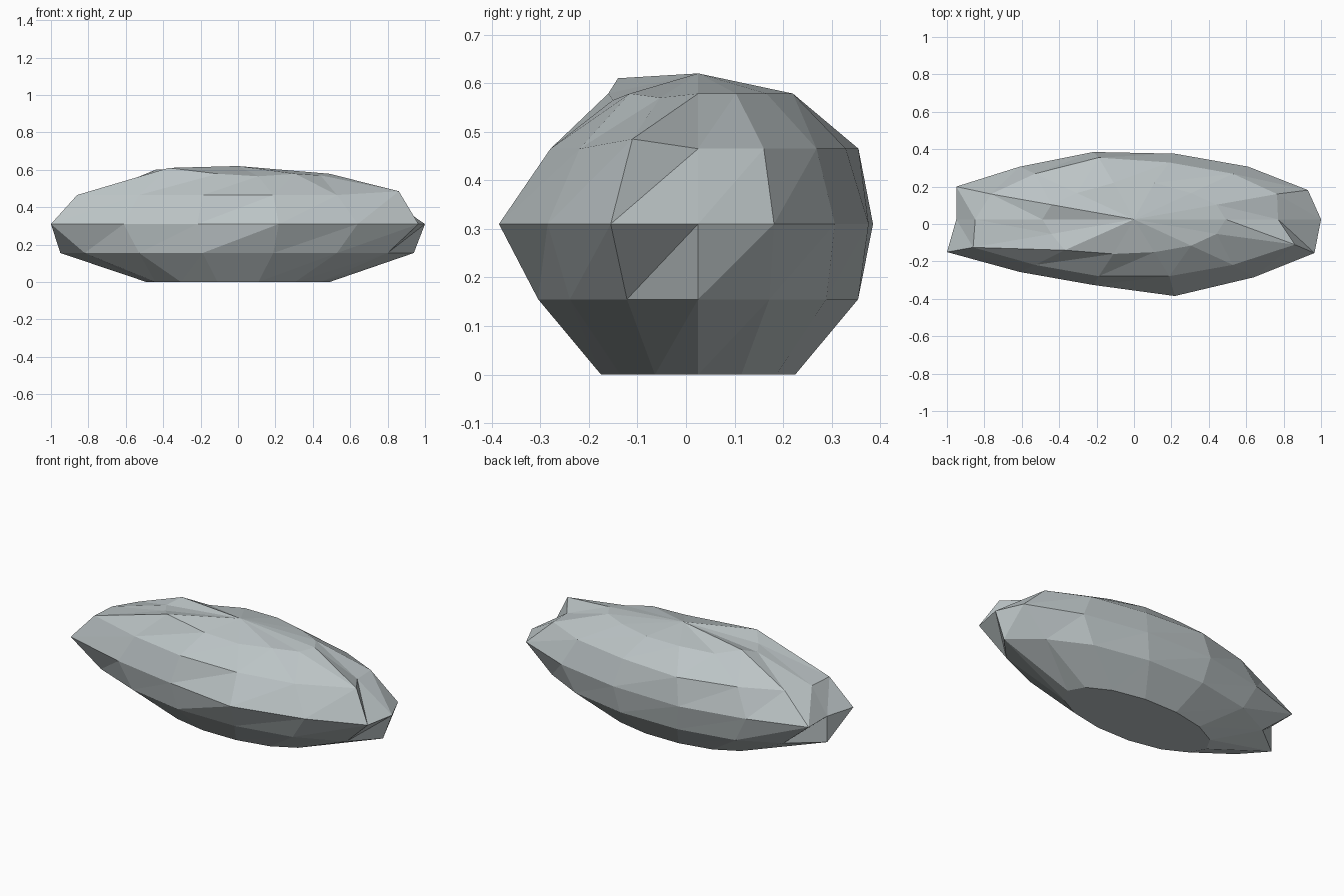
import bpy
import bmesh
import math

# Remove the default cube
default_cube = bpy.data.objects.get("Cube")
if default_cube:
    bpy.data.objects.remove(default_cube, do_unlink=True)

SEGMENTS = 14
CENTRE_Y = 0.025
HALF_LENGTH, HALF_HEIGHT = 0.98, 0.31

# Each ring of the stretched sphere: latitude in degrees and half depth
RINGS = {
    "base": (-60, 0.41),
    "lower": (-30, 0.39),
    "middle": (0, 0.36),
    "upper": (30, 0.36),
    "crown": (60, 0.36),
}

# Corners knocked out of the regular shape: only the changed coordinates
CHIPS = {
    ("lower", 0): dict(x=0.94),
    ("lower", 7): dict(x=-0.95),
    ("lower", 8): dict(x=-0.82),
    ("lower", 13): dict(x=0.8),
    ("middle", 0): dict(x=1),
    ("middle", 1): dict(x=0.93),
    ("middle", 4): dict(y=0.385),
    ("middle", 6): dict(x=-0.95, y=0.2),
    ("middle", 7): dict(x=-0.95),
    ("middle", 8): dict(x=-1, y=-0.15),
    ("middle", 11): dict(y=-0.385),
    ("middle", 12): dict(x=0.64, y=-0.285),
    ("middle", 13): dict(x=0.965, y=-0.155),
    ("upper", 0): dict(x=0.77),
    ("upper", 4): dict(y=0.355),
    ("upper", 8): dict(x=-0.86, y=-0.125),
    ("upper", 13): dict(x=0.86, z=0.485),
    ("crown", 3): dict(y=0.22),
    ("crown", 4): dict(y=0.22),
    ("crown", 5): dict(z=0.565),
    ("crown", 6): dict(z=0.6),
    ("crown", 7): dict(z=0.57),
    ("crown", 9): dict(x=-0.37, y=-0.14, z=0.61),
    ("crown", 10): dict(y=-0.16),
    ("crown", 11): dict(z=0.565),
    ("crown", 13): dict(z=0.57),
}


def ring_point(ring, segment):
    """Corner on the stone: a stretched sphere with a flattened underside."""
    degrees, half_depth = RINGS[ring]
    latitude = math.radians(degrees)
    angle = math.tau * segment / SEGMENTS
    radius = math.cos(latitude)
    point = {
        "x": HALF_LENGTH * radius * math.cos(angle),
        "y": CENTRE_Y + half_depth * radius * math.sin(angle),
        "z": 0 if ring == "base" else HALF_HEIGHT * (1 + math.sin(latitude)),
    }
    point.update(CHIPS.get((ring, segment), {}))
    return point["x"], point["y"], point["z"]


def make_stone(name, material):
    bm = bmesh.new()
    rings = [[bm.verts.new(ring_point(ring, segment)) for segment in range(SEGMENTS)]
             for ring in RINGS]

    # Facets between neighbouring rings, all split along the same diagonal
    for below, above in zip(rings, rings[1:]):
        for i in range(SEGMENTS):
            j = (i + 1) % SEGMENTS
            bm.faces.new((below[i], below[j], above[j]))
            bm.faces.new((below[i], above[j], above[i]))

    # Flat underside and shallow peak
    bm.faces.new(list(reversed(rings[0])))
    peak = bm.verts.new((0, CENTRE_Y, 2 * HALF_HEIGHT))
    for i in range(SEGMENTS):
        bm.faces.new((rings[-1][i], rings[-1][(i + 1) % SEGMENTS], peak))

    mesh = bpy.data.meshes.new(name)
    bm.to_mesh(mesh)
    bm.free()
    mesh.materials.append(material)
    stone = bpy.data.objects.new(name, mesh)
    bpy.context.collection.objects.link(stone)


# Single pale grey stone colour
colour = (0.50, 0.55, 0.56, 1)
pale_grey = bpy.data.materials.new("pale_grey_stone")
pale_grey.use_nodes = True
pale_grey.diffuse_color = colour
pale_grey.node_tree.nodes["Principled BSDF"].inputs["Base Color"].default_value = colour

make_stone("long_flat_rock", pale_grey)
